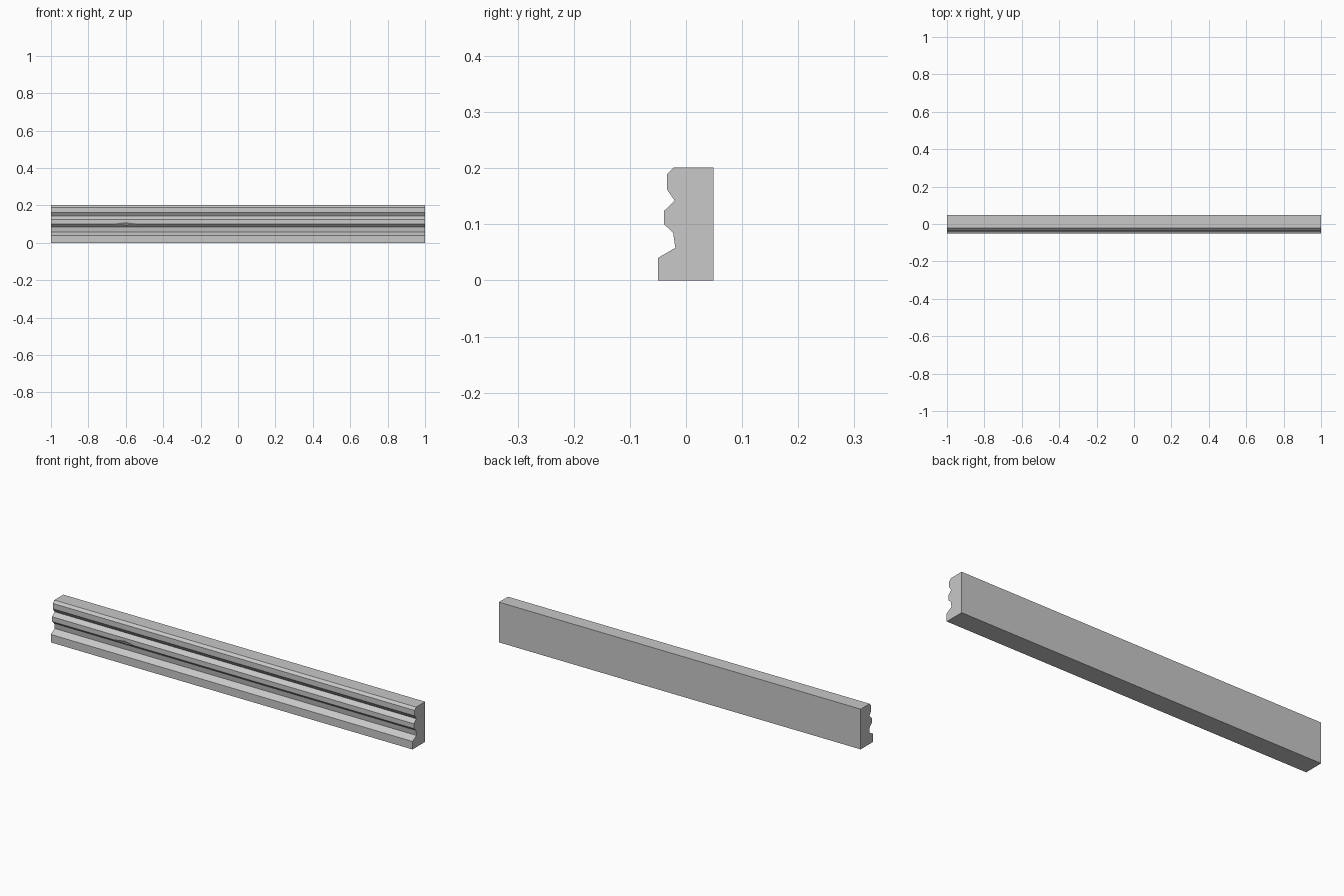
import bpy
import bmesh
from mathutils import Matrix

cube = bpy.data.objects.get("Cube")
if cube:
    bpy.data.objects.remove(cube, do_unlink=True)

stone = bpy.data.materials.new("light_grey_stone")
stone.use_nodes = True
stone.diffuse_color = (0.58, 0.58, 0.58, 1)
stone.node_tree.nodes["Principled BSDF"].inputs["Base Color"].default_value = stone.diffuse_color


def add_object(name, bm):
    bmesh.ops.recalc_face_normals(bm, faces=bm.faces)
    mesh = bpy.data.meshes.new(name)
    bm.to_mesh(mesh)
    bm.free()
    mesh.materials.append(stone)
    obj = bpy.data.objects.new(name, mesh)
    bpy.context.collection.objects.link(obj)
    return obj


# Moulding cross-section (y, z), extruded along x
profile = [(0.049, 0), (-0.05, 0), (-0.05, 0.04), (-0.019, 0.058),
           (-0.023, 0.085), (-0.039, 0.1), (-0.039, 0.124), (-0.02, 0.142),
           (-0.034, 0.162), (-0.034, 0.189), (-0.022, 0.201), (0.049, 0.201)]
bm = bmesh.new()
end = bm.faces.new([bm.verts.new((-1, y, z)) for y, z in profile])
swept = bmesh.ops.extrude_face_region(bm, geom=[end], use_keep_orig=True)
bmesh.ops.translate(bm, vec=(2, 0, 0),
                    verts=[v for v in swept["geom"] if isinstance(v, bmesh.types.BMVert)])
moulding = add_object("moulding", bm)

# Small chip knocked out of the middle ridge
bm = bmesh.new()
bmesh.ops.create_uvsphere(bm, u_segments=4, v_segments=2, radius=1,
                          matrix=Matrix.Translation((-0.6, -0.039, 0.1))
                          @ Matrix.Diagonal((0.07, 0.007, 0.012, 1)))
chip = add_object("chip_cutter", bm)
chip.hide_render = True
chip.hide_viewport = True
chip.display_type = 'WIRE'

cut = moulding.modifiers.new("chip", 'BOOLEAN')
cut.operation = 'DIFFERENCE'
cut.solver = 'EXACT'
cut.object = chip

# Bake the cut so the cutter can go
bpy.context.view_layer.update()
depsgraph = bpy.context.evaluated_depsgraph_get()
baked = bpy.data.meshes.new_from_object(moulding.evaluated_get(depsgraph))
moulding.modifiers.clear()
moulding.data = baked
bpy.data.objects.remove(chip, do_unlink=True)
